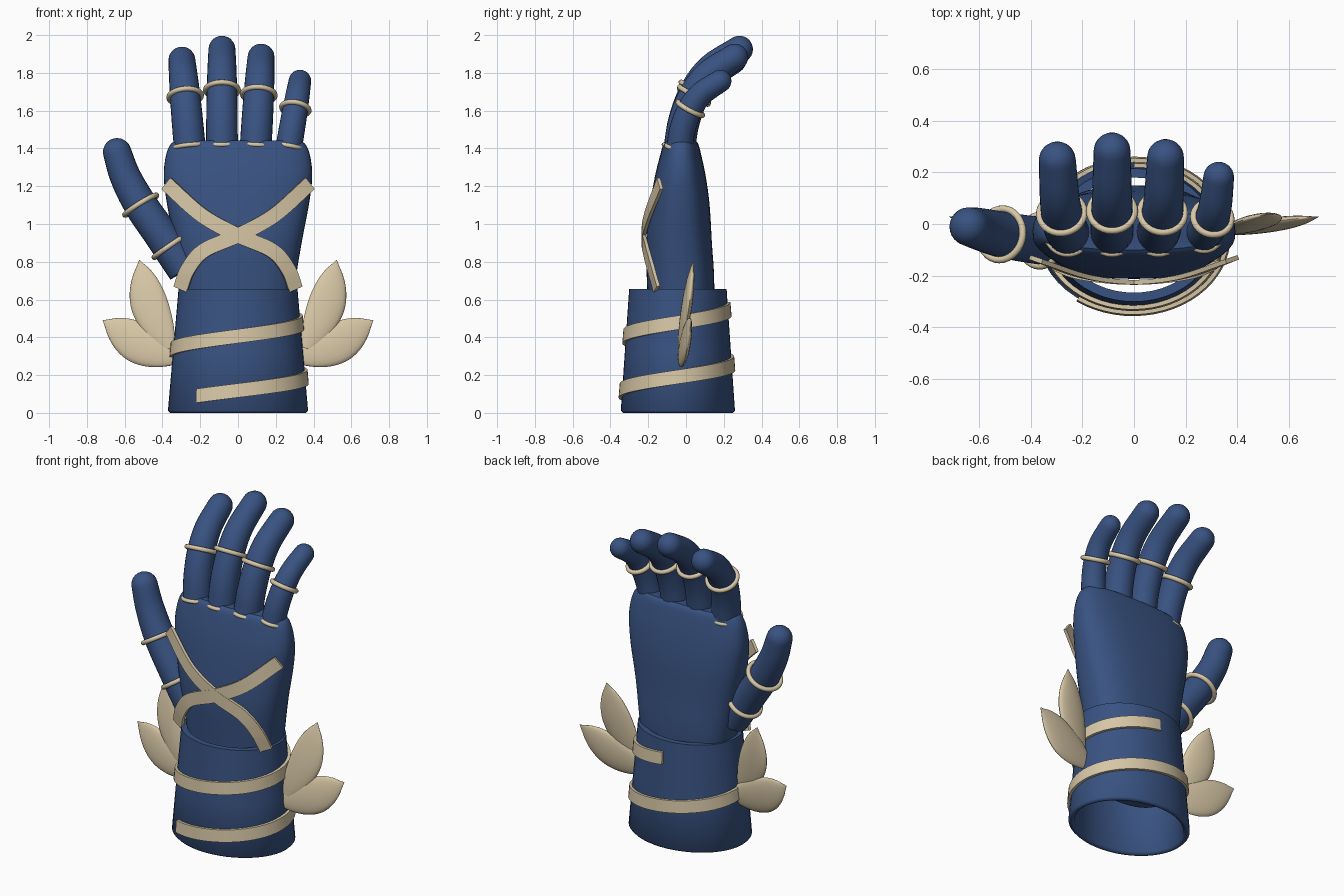
import bpy, bmesh, math
from mathutils import Vector as V

if "Cube" in bpy.data.objects:
    bpy.data.objects.remove(bpy.data.objects["Cube"])

TAU = math.tau


def material(name, rgb):
    m = bpy.data.materials.new(name)
    m.diffuse_color = (*rgb, 1)
    m.use_nodes = True
    m.node_tree.nodes["Principled BSDF"].inputs["Base Color"].default_value = m.diffuse_color
    return m


BLUE = material("blue_cloth", (0.04, 0.085, 0.22))
TAN = material("tan_trim", (0.68, 0.57, 0.38))


def loft(name, sections, mat, caps=True, closed=False, mirror=False, angle=35):
    """Skin a list of equal-sized point loops."""
    bm = bmesh.new()
    rows = [[bm.verts.new(p) for p in s] for s in sections]
    n = len(rows[0])
    for i in range(len(rows) if closed else len(rows) - 1):
        a, b = rows[i], rows[(i + 1) % len(rows)]
        for j in range(n):
            k = (j + 1) % n
            bm.faces.new((a[j], a[k], b[k], b[j]))
    if caps and not closed:
        bm.faces.new(rows[0])
        bm.faces.new(rows[-1])
    bmesh.ops.recalc_face_normals(bm, faces=bm.faces[:])
    me = bpy.data.meshes.new(name)
    bm.to_mesh(me)
    bm.free()
    ob = bpy.data.objects.new(name, me)
    bpy.context.collection.objects.link(ob)
    me.materials.append(mat)
    bpy.ops.object.select_all(action='DESELECT')
    ob.select_set(True)
    bpy.context.view_layer.objects.active = ob
    bpy.ops.object.shade_smooth_by_angle(angle=math.radians(angle))
    if mirror:
        ob.modifiers.new("mirror", 'MIRROR')
    return ob


def spline(pts, u):
    """Catmull-Rom point at parameter u (one unit per control point)."""
    pts = [2 * pts[0] - pts[1], *pts, 2 * pts[-1] - pts[-2]]
    i = min(int(u), len(pts) - 4)
    t = u - i
    a, b, c, d = pts[i:i + 4]
    return 0.5 * (2 * b + (c - a) * t + (2 * a - 5 * b + 4 * c - d) * t * t
                  + (3 * b - a - 3 * c + d) * t ** 3)


def tangent(pts, u):
    e = 0.01
    hi, lo = min(u + e, len(pts) - 1), max(u - e, 0)
    return (spline(pts, hi) - spline(pts, lo)).to_3d().normalized()


def frame(t, ref):
    a = (ref - t * ref.dot(t)).normalized()
    return a, t.cross(a)


def oval(c, a, b, ra, rb, n, power=2):
    out = []
    for j in range(n):
        co, si = math.cos(TAU * j / n), math.sin(TAU * j / n)
        e = 2 / power
        out.append(c + a * ra * math.copysign(abs(co) ** e, co)
                   + b * rb * math.copysign(abs(si) ** e, si))
    return out


X, Y, Z = V((1, 0, 0)), V((0, 1, 0)), V((0, 0, 1))


def finger(name, pts, ref):
    """Tapered tube with a domed tip; points hold x, y, z, radius."""
    secs = []
    steps = 20
    for i in range(steps + 1):
        u = (len(pts) - 1) * i / steps
        p, t = spline(pts, u), tangent(pts, u)
        secs.append(oval(p.to_3d(), *frame(t, ref), p.w, p.w, 24))
    for i in range(1, 7):
        a = math.radians(14 * i)
        secs.append(oval(p.to_3d() + t * p.w * math.sin(a), *frame(t, ref),
                         p.w * math.cos(a), p.w * math.cos(a), 24))
    loft(name, secs, BLUE)


def band(name, pts, u, ref, gap=0.006, minor=0.014):
    """Torus ring round a finger."""
    p, t = spline(pts, u), tangent(pts, u)
    a, b = frame(t, ref)
    secs = []
    for i in range(32):
        d = a * math.cos(TAU * i / 32) + b * math.sin(TAU * i / 32)
        secs.append(oval(p.to_3d() + d * (p.w + gap), d, t, minor, minor, 10))
    loft(name, secs, TAN, closed=True, angle=60)


def ribbon_section(c, n, b, width, thick):
    return [c + b * width / 2 * i + n * thick / 2 * j
            for i, j in ((1, 1), (1, -1), (-1, -1), (-1, 1))]


# Open, tapered cuff with wall thickness
def cuff_radii(z):
    f = z / 0.655
    return 0.372 - 0.057 * f, 0.303 - 0.045 * f


CUFF_Y = V((0, -0.043, 0))
profile = [(0, 0.012), (0.012, 0), (0.32, 0), (0.655, 0), (0.655, 0.035),
           (0.32, 0.035), (0.012, 0.035), (0, 0.023)]
secs = []
for z, inset in profile:
    rx, ry = cuff_radii(z)
    secs.append(oval(CUFF_Y + Z * z, X, Y, rx - inset, ry - inset, 48))
loft("cuff", secs, BLUE, closed=True, angle=50)

# Palm and back of hand: z, half width, front y, back y
hand = [V(p) for p in ((0.25, 0.25, -0.19, 0.13), (0.65, 0.297, -0.205, 0.15),
                       (0.9, 0.337, -0.212, 0.137), (1.1, 0.375, -0.19, 0.125),
                       (1.25, 0.393, -0.165, 0.105), (1.36, 0.382, -0.138, 0.082),
                       (1.42, 0.358, -0.12, 0.066), (1.442, 0.33, -0.10, 0.05))]
secs = []
for i in range(29):
    z, rx, f, b = spline(hand, 7 * i / 28)
    secs.append(oval(V((0, (f + b) / 2, z)), X, Y, rx, (b - f) / 2, 48, 2.6))
loft("hand", secs, BLUE)

# Four fingers share one curl: y, z offsets from the base
curl = ((0, 0), (0.025, 0.15), (0.08, 0.30), (0.17, 0.425), (0.318, 0.525))
taper = (1, 0.99, 0.96, 0.91, 0.85)
for name, x0, x1, k, r in (("index", -0.255, -0.297, 0.89, 0.084),
                           ("middle", -0.085, -0.085, 1.0, 0.084),
                           ("ring", 0.093, 0.122, 0.92, 0.084),
                           ("little", 0.268, 0.328, 0.68, 0.07)):
    pts = [V((x0 + (x1 - x0) * dz / 0.525, -0.035 + k * dy, 1.4 + k * dz, r * s))
           for (dy, dz), s in zip(curl, taper)]
    finger(name + "_finger", pts, X)
    band(name + "_base_band", pts, 0.05, X, 0.0, 0.012)
    band(name + "_knuckle_band", pts, 2.07, X)

# Thumb
pts = [V(p) for p in ((-0.28, -0.07, 0.76, 0.095), (-0.40, -0.06, 0.935, 0.092),
                      (-0.515, -0.04, 1.10, 0.089), (-0.596, -0.02, 1.25, 0.082),
                      (-0.64, -0.01, 1.38, 0.075))]
finger("thumb", pts, Y)
band("thumb_base_band", pts, 0.68, Y)
band("thumb_knuckle_band", pts, 2, Y, 0.01)

# Strap winding up round the cuff
secs = []
for i in range(97):
    deg = -36 + 576 * i / 96
    a, z = math.radians(deg), 0.09 + 0.46 * i / 96
    rx, ry = cuff_radii(z)
    n = V((math.sin(a) / rx, -math.cos(a) / ry, 0)).normalized()
    c = CUFF_Y + V((rx * math.sin(a), -ry * math.cos(a), z)) + n * 0.004
    secs.append(ribbon_section(c, n, (Z - n * 0.08).normalized(), 0.075, 0.024))
loft("cuff_spiral_strap", secs, TAN)

# Crossed straps over the front of the hand
pts = [V(p) for p in ((-0.38, -0.137, 1.215), (-0.19, -0.203, 1.045),
                      (0, -0.226, 0.94), (0.18, -0.212, 0.86),
                      (0.265, -0.185, 0.76), (0.305, -0.155, 0.655))]
secs = []
for i in range(41):
    u = 5 * i / 40
    p, t = spline(pts, u), tangent(pts, u)
    n = V((0.9 * p.x, -1, 0))
    n = (n - t * n.dot(t)).normalized()
    secs.append(ribbon_section(p, n, t.cross(n), 0.078, 0.018))
loft("hand_cross_strap", secs, TAN, mirror=True)

# Pairs of pointed leaves at the sides of the cuff
outline = [V(p) for p in ((0, 0.3), (0.12, 0.62), (0.28, 0.88), (0.45, 1), (0.6, 0.97),
                          (0.75, 0.78), (0.87, 0.48), (0.94, 0.22), (1, 0.01))]
for name, base, tip, half, bow in (
        ("upper_leaf", V((0.365, -0.035, 0.34)), V((0.522, 0.04, 0.81)), 0.098, 0.025),
        ("lower_leaf", V((0.30, -0.035, 0.29)), V((0.716, 0.028, 0.49)), 0.108, 0.025)):
    t = (tip - base).normalized()
    side, face = frame(t, X - Z)
    secs = []
    for i in range(25):
        s, w = spline(outline, 8 * i / 24)
        c = base.lerp(tip, s) + side * bow * math.sin(math.pi * s)
        secs.append(oval(c, side, face, half * w, 0.026 * w, 20))
    loft(name, secs, TAN, mirror=True, angle=60)
